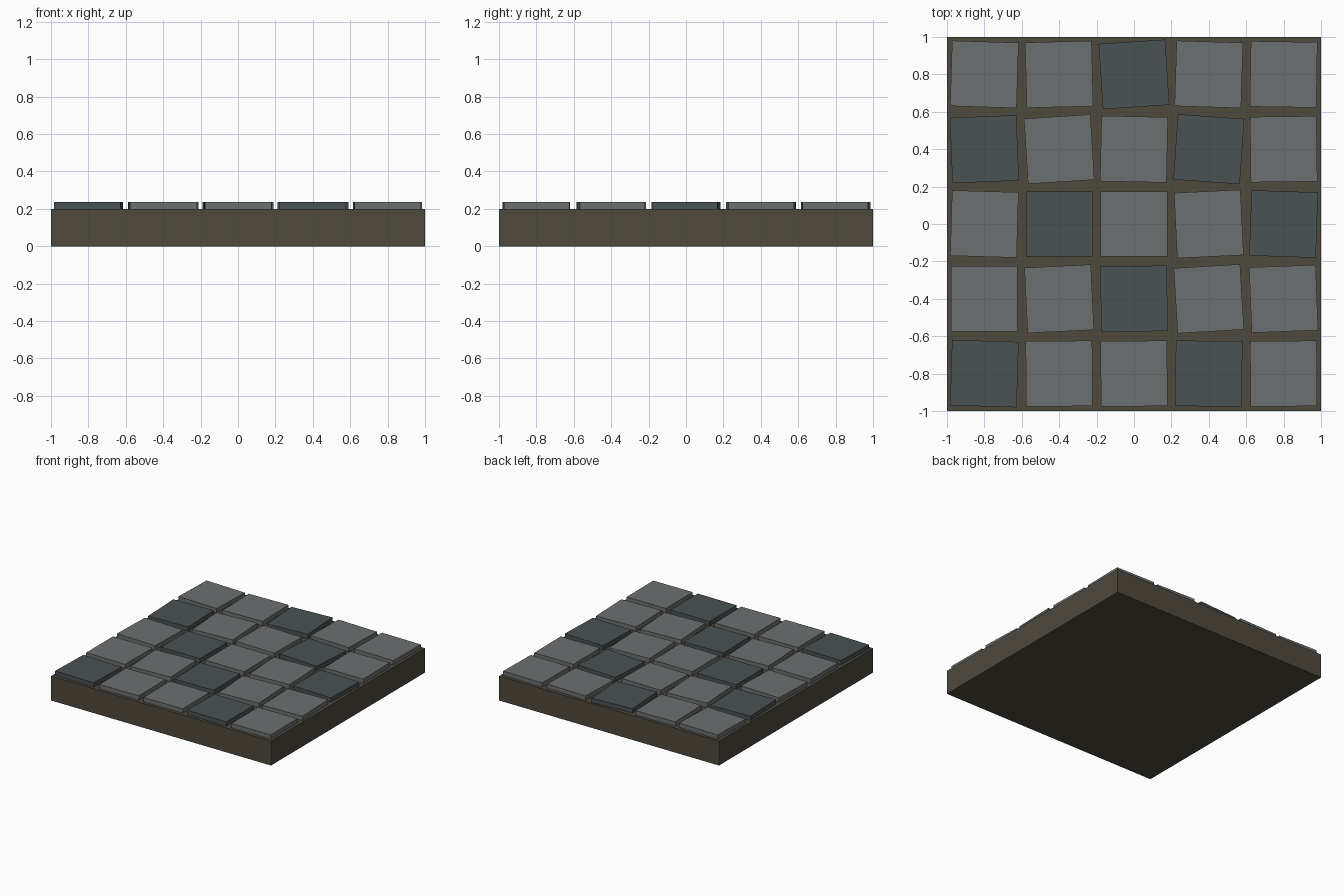
import bpy
from math import radians

if "Cube" in bpy.data.objects:
    bpy.data.objects.remove(bpy.data.objects["Cube"])


def material(name, rgb):
    m = bpy.data.materials.new(name)
    m.diffuse_color = (*rgb, 1)
    m.use_nodes = True
    m.node_tree.nodes["Principled BSDF"].inputs["Base Color"].default_value = m.diffuse_color
    return m


def box(name, size, centre, angle, mat):
    bpy.ops.mesh.primitive_cube_add(size=1, location=centre, rotation=(0, 0, radians(angle)))
    ob = bpy.context.object
    ob.name = name
    ob.scale = size
    ob.data.materials.append(mat)
    return ob


earth = material("earth", (0.08, 0.068, 0.048))
stone = material("stone", (0.15, 0.162, 0.162))
dark_stone = material("dark_stone", (0.067, 0.084, 0.089))

# base slab
box("base_slab", (2, 2, 0.2), (0, 0, 0.1), 0, earth)

# paving stones: slight twist of each one, back row first, left to right
twists = [
    (-1.8, 1.5, 3.7, -1.8, -0.9),
    (2.3, 3.6, -1.2, -4.0, 0.8),
    (-1.7, 0, 0, 2.8, -1.9),
    (0, 2.8, 1.0, 3.4, 2.2),
    (-1.7, 0.5, 0.6, -0.6, 0.5),
]
for r, row in enumerate(twists):
    for c, angle in enumerate(row):
        mat = dark_stone if (c - r) % 3 == 2 else stone
        box(f"paving_stone_{r}_{c}", (0.356, 0.35, 0.036),
            ((c - 2) * 0.4, (2 - r) * 0.4, 0.218), angle, mat)
